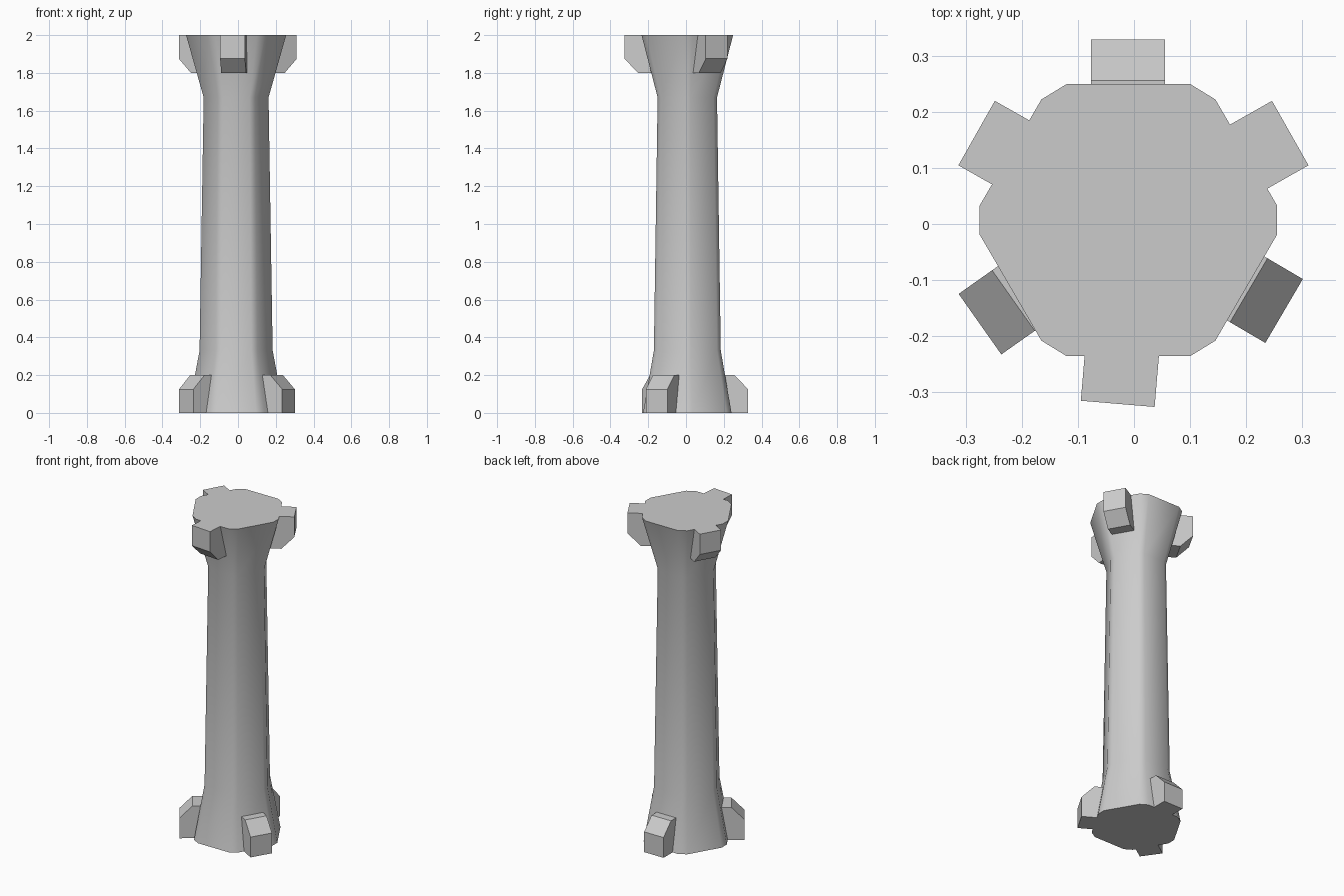
import bpy, bmesh, math
from mathutils import Matrix, Vector

if "Cube" in bpy.data.objects:
    bpy.data.objects.remove(bpy.data.objects["Cube"])

CX, CY = -0.01, 0.007


def finish(bm, name):
    bmesh.ops.recalc_face_normals(bm, faces=bm.faces)
    me = bpy.data.meshes.new(name)
    bm.to_mesh(me)
    bm.free()
    ob = bpy.data.objects.new(name, me)
    bpy.context.collection.objects.link(ob)
    return ob


# Column shaft: hexagon with chamfered corners, lofted through four scales
quarter = [(0.265, 0.026), (0.155, 0.215), (0.11, 0.2425)]
outline = quarter + [(-x, y) for x, y in reversed(quarter)]
outline += [(-x, -y) for x, y in outline]
levels = [(0, 0.965), (0.33, 0.73), (1.67, 0.648), (2, 1.0)]

bm = bmesh.new()
rings = [[bm.verts.new((CX + x * s, CY + y * s, z)) for x, y in outline]
         for z, s in levels]
n = len(outline)
for a, b in zip(rings, rings[1:]):
    for i in range(n):
        j = (i + 1) % n
        bm.faces.new((a[i], a[j], b[j], b[i]))
bm.faces.new(rings[0][::-1])
bm.faces.new(rings[-1])
shaft = finish(bm, "column_shaft")
bpy.context.view_layer.objects.active = shaft
shaft.select_set(True)
bpy.ops.object.shade_smooth_by_angle(angle=math.radians(45))


# Bracket block: chamfered side profile extruded across its width
def bracket(name, x, y, angle, top, width=0.132, depth=0.2):
    profile = [(-depth, 0), (0, 0), (0, 0.125), (-0.073, 0.2), (-depth, 0.2)]
    if top:
        profile = [(r, 2 - z) for r, z in profile]
    bm = bmesh.new()
    face = bm.faces.new([bm.verts.new((r, -width / 2, z)) for r, z in profile])
    ext = bmesh.ops.extrude_face_region(bm, geom=[face])
    moved = [v for v in ext["geom"] if isinstance(v, bmesh.types.BMVert)]
    bmesh.ops.translate(bm, verts=moved, vec=Vector((0, width, 0)))
    m = Matrix.Translation((x, y, 0)) @ Matrix.Rotation(math.radians(angle), 4, 'Z')
    bmesh.ops.transform(bm, matrix=m, verts=bm.verts)
    return finish(bm, name)


# Three brackets under the top and three around the foot, slightly irregular
bracket("top_bracket_right", 0.2785, 0.162, 29.5, True)
bracket("top_bracket_left", -0.2805, 0.162, 150.5, True)
bracket("top_bracket_front", -0.029, -0.3205, 265.2, True)
bracket("foot_bracket_back", -0.011, 0.329, 90, False)
bracket("foot_bracket_left", -0.2745, -0.1785, 215.2, False)
bracket("foot_bracket_right", 0.2675, -0.155, -30.4, False)
